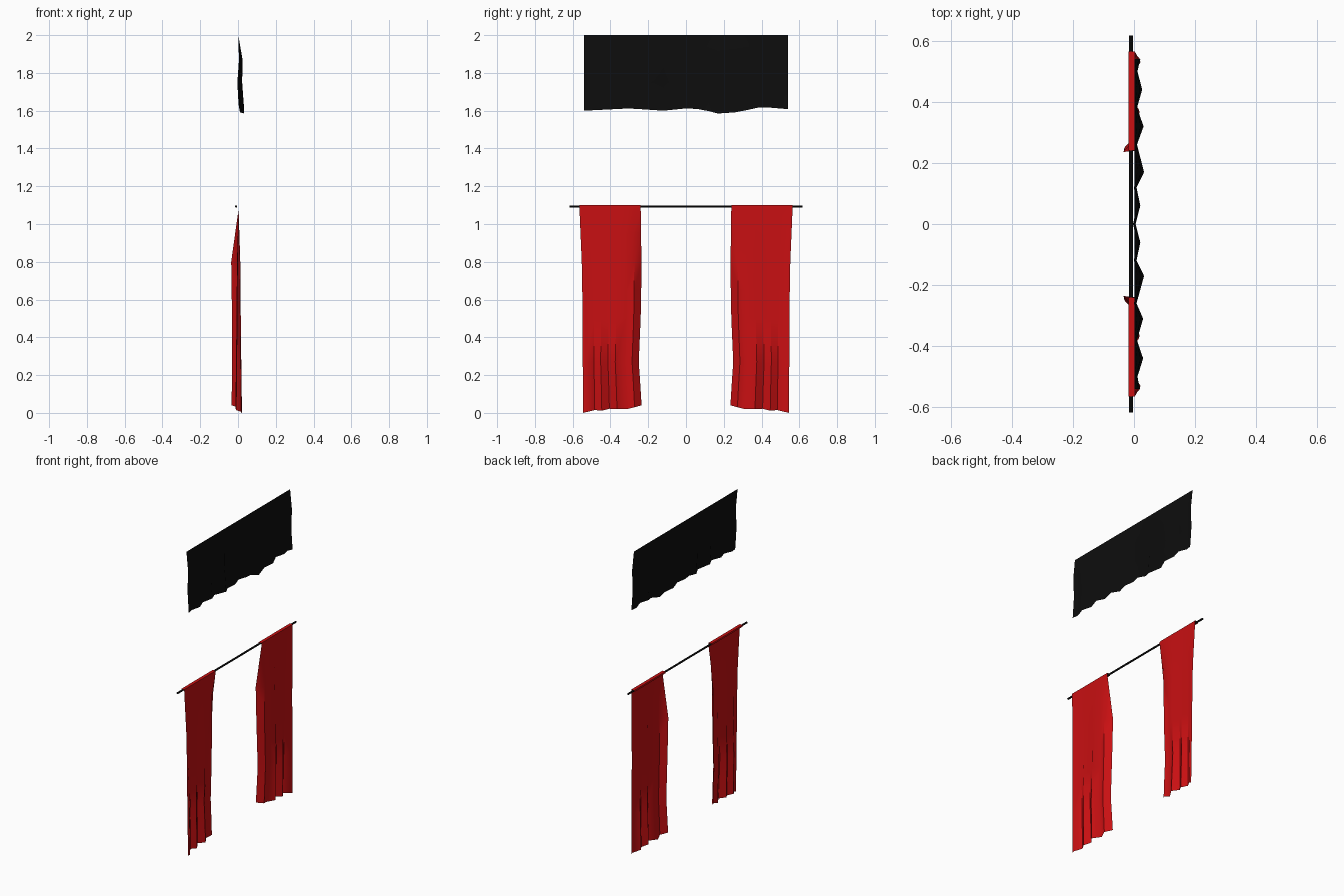
import bpy, bmesh, math

cube = bpy.data.objects.get("Cube")
if cube:
    bpy.data.objects.remove(cube, do_unlink=True)


def material(name, color):
    m = bpy.data.materials.new(name)
    m.use_nodes = True
    m.diffuse_color = color
    bsdf = m.node_tree.nodes["Principled BSDF"]
    bsdf.inputs["Base Color"].default_value = color
    bsdf.inputs["Roughness"].default_value = 0.9
    return m


RED = material("red cloth", (0.58, 0.005, 0.006, 1))
BLACK = material("black", (0.004, 0.004, 0.004, 1))


def lerp(points, t):
    """Piecewise linear lookup in a sorted list of (t, value) pairs."""
    if t <= points[0][0]:
        return points[0][1]
    for (a, va), (b, vb) in zip(points, points[1:]):
        if t <= b:
            return va + (vb - va) * (t - a) / (b - a)
    return points[-1][1]


def sheet(name, rows, mat):
    """Cloth sheet from rows of points."""
    bm = bmesh.new()
    grid = [[bm.verts.new(p) for p in row] for row in rows]
    for r0, r1 in zip(grid, grid[1:]):
        for i in range(len(r0) - 1):
            bm.faces.new((r0[i], r1[i], r1[i + 1], r0[i + 1]))
    bmesh.ops.recalc_face_normals(bm, faces=bm.faces)
    # front of the cloth faces +x
    if sum(f.normal.x * f.calc_area() for f in bm.faces) < 0:
        bmesh.ops.reverse_faces(bm, faces=bm.faces)
    mesh = bpy.data.meshes.new(name)
    bm.to_mesh(mesh)
    bm.free()
    mesh.materials.append(mat)
    ob = bpy.data.objects.new(name, mesh)
    bpy.context.collection.objects.link(ob)
    bpy.ops.object.select_all(action="DESELECT")
    ob.select_set(True)
    bpy.context.view_layer.objects.active = ob
    bpy.ops.object.shade_smooth_by_angle(angle=math.radians(50))
    return ob


# Curtains: folds (along width, inner to outer) and edges (along height)
FOLDS = [(0, -0.036), (0.12, 0.0), (0.25, -0.014), (0.42, 0.019), (0.55, -0.012),
         (0.68, 0.014), (0.8, -0.01), (0.95, 0.021), (1, 0.017)]
DEPTH = [(0, 1.0), (0.4, 0.7), (0.8, 0.5), (1.08, 0.0)]
EDGE_DEPTH = [(0, 0.95), (0.4, 0.85), (0.8, 1.0), (1.08, 0.0)]
INNER = [(0, 0.235), (0.05, 0.235), (0.27, 0.25), (0.5, 0.24), (0.75, 0.235), (1.1, 0.24)]
OUTER = [(0, 0.545), (0.75, 0.55), (1.1, 0.565)]
HEM = [(0, 0.04), (0.12, 0.03), (0.25, 0.02), (0.55, 0.022), (0.68, 0.012), (0.8, 0.015), (1, 0.0)]


def curtain(name, side):
    rows = []
    # header wrapped over the rod
    for x, z in ((-0.018, 1.088), (-0.018, 1.1), (0.003, 1.1)):
        rows.append([(x, side * (0.24 + 0.325 * u), z) for u, _ in FOLDS])
    # hanging cloth
    for z in (1.08, 0.95, 0.8, 0.65, 0.5, 0.27, 0.15, 0):
        row = []
        for u, fold in FOLDS:
            k = lerp(EDGE_DEPTH if u == 0 else DEPTH, z)
            y = lerp(INNER, z) * (1 - u) + lerp(OUTER, z) * u
            row.append((0.003 * (1 - k) + fold * k, side * y, z if z else lerp(HEM, u)))
        rows.append(row)
    return sheet(name, rows, RED)


curtain("front_curtain", -1)
curtain("rear_curtain", 1)

# Valance: folds across y, growing toward the wavy hem
PLEATS = [(-0.54, 0.55), (-0.5, 0.3), (-0.44, 0.9), (-0.38, 0.25), (-0.31, 0.9), (-0.26, 0.2),
          (-0.17, 1.0), (-0.12, 0.2), (-0.06, 0.6), (0, 0.1), (0.06, 0.6), (0.12, 0.2),
          (0.17, 1.0), (0.26, 0.25), (0.32, 0.95), (0.38, 0.25), (0.44, 0.8), (0.5, 0.3), (0.54, 0.6)]
VALANCE_HEM = [(-0.54, 1.6), (-0.3, 1.612), (-0.12, 1.6), (0, 1.612), (0.08, 1.608),
               (0.17, 1.585), (0.27, 1.592), (0.4, 1.62), (0.54, 1.608)]
rows = []
for z, base, amp in ((2, 0.002, 0.0), (1.94, 0.002, 0.01), (1.87, 0.003, 0.021),
                     (1.75, -0.006, 0.028), (1.68, -0.003, 0.03), (0, 0.002, 0.031)):
    rows.append([(base + amp * p, y, z or lerp(VALANCE_HEM, y)) for y, p in PLEATS])
sheet("valance", rows, BLACK)

# Rod
bpy.ops.mesh.primitive_cylinder_add(vertices=12, radius=0.006, depth=1.236,
                                    location=(-0.01, 0, 1.093), rotation=(math.pi / 2, 0, 0))
rod = bpy.context.object
rod.name = "curtain_rod"
rod.data.materials.append(BLACK)
bpy.ops.object.shade_smooth_by_angle()
